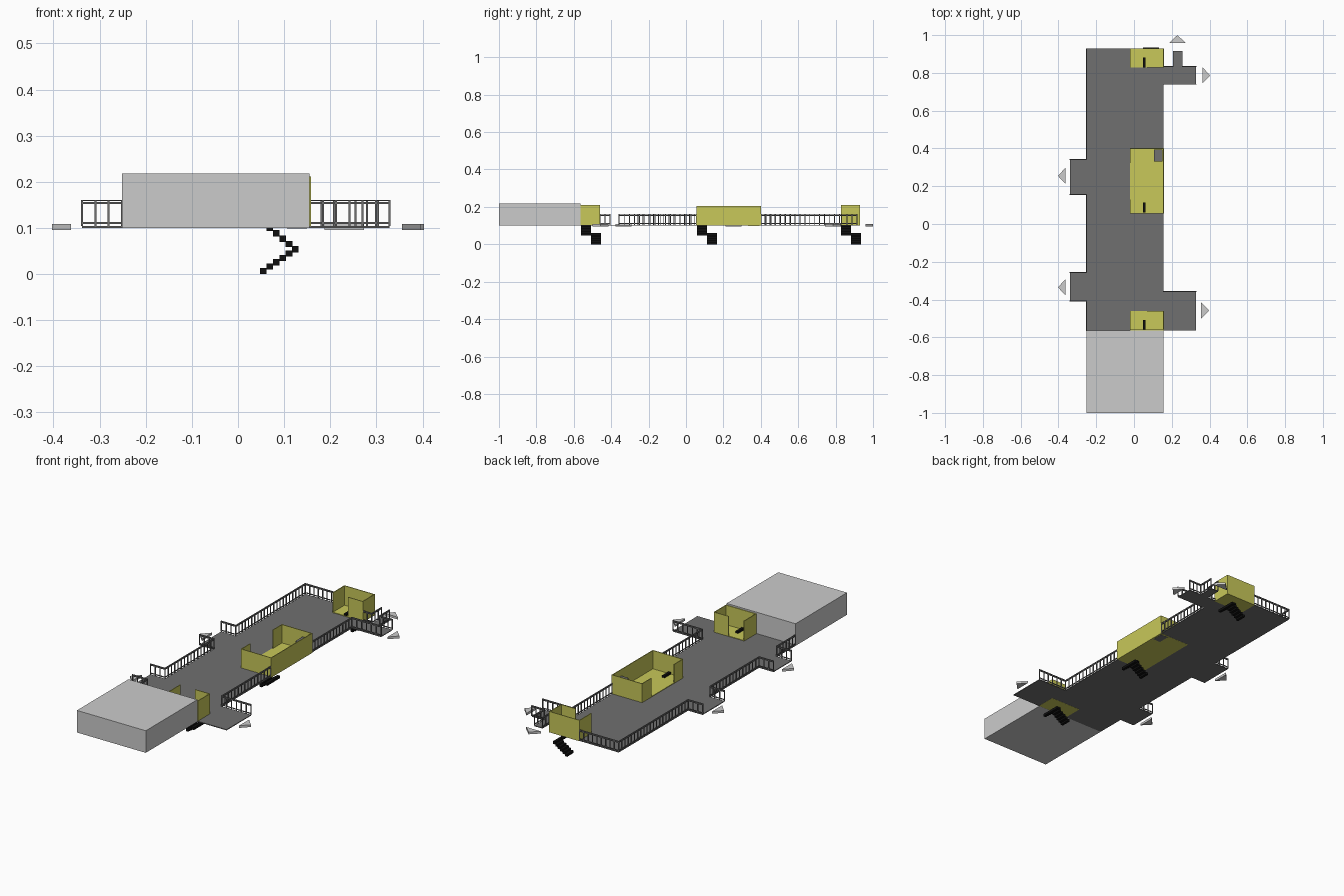
import bpy, bmesh, math
from mathutils import Vector

if "Cube" in bpy.data.objects:
    bpy.data.objects.remove(bpy.data.objects["Cube"])


def material(name, rgb):
    m = bpy.data.materials.new(name)
    m.diffuse_color = (*rgb, 1)
    m.use_nodes = True
    m.node_tree.nodes["Principled BSDF"].inputs["Base Color"].default_value = m.diffuse_color
    return m


DARK = material("dark_grey", (0.16, 0.16, 0.16))
YELLOW = material("yellow", (0.58, 0.58, 0.1))
BLACK = material("black", (0.005, 0.005, 0.005))


def finish(name, bm, mat=None):
    bmesh.ops.recalc_face_normals(bm, faces=bm.faces)
    me = bpy.data.meshes.new(name)
    bm.to_mesh(me)
    bm.free()
    ob = bpy.data.objects.new(name, me)
    bpy.context.collection.objects.link(ob)
    if mat:
        me.materials.append(mat)
    return ob


def add_box(bm, x0, x1, y0, y1, z0, z1):
    vs = bmesh.ops.create_cube(bm, size=1)["verts"]
    for v in vs:
        v.co = Vector((x1 if v.co.x > 0 else x0,
                       y1 if v.co.y > 0 else y0,
                       z1 if v.co.z > 0 else z0))


def boxes(name, items, mat=None):
    bm = bmesh.new()
    for b in items:
        add_box(bm, *b)
    return finish(name, bm, mat)


def prism(name, outline, z0, z1, mat=None):
    bm = bmesh.new()
    face = bm.faces.new([bm.verts.new((x, y, z0)) for x, y in outline])
    ext = bmesh.ops.extrude_face_region(bm, geom=[face])["geom"]
    for v in ext:
        if isinstance(v, bmesh.types.BMVert):
            v.co.z = z1
    if face.is_valid is False or len(bm.faces) < len(outline) + 2:
        bm.faces.new([v for v in bm.verts if v.co.z == z0])
    return finish(name, bm, mat)


# Main outline extents
L, R, F, B = -0.252, 0.155, -0.565, 0.928
PL, PR = -0.338, 0.328
DECK = 0.104

# Deck with its side platforms
prism("deck", [
    (L, F), (PR, F), (PR, -0.358), (R, -0.358), (R, 0.74), (PR, 0.74),
    (PR, 0.833), (0.255, 0.833), (0.255, 0.915), (0.208, 0.915),
    (0.208, 0.833), (R, 0.833), (R, B), (L, B), (L, 0.342), (PL, 0.342),
    (PL, 0.157), (L, 0.157), (L, -0.257), (PL, -0.257), (PL, -0.407),
    (L, -0.407)], 0.1, DECK, DARK)

# Solid block at the front end
boxes("end_block", [(L, R, -1.0, F, 0.1, 0.218)])


# Railings: top and bottom rails with upright bars
def railing(name, a, b):
    a, b = Vector(a), Vector(b)
    t, zt = 0.0022, 0.161
    x0, x1 = sorted((a.x, b.x))
    y0, y1 = sorted((a.y, b.y))
    items = [(x0 - t, x1 + t, y0 - t, y1 + t, z, z + 0.004)
             for z in (0.109, zt - 0.009)]
    items.append((x0 - t, x1 + t, y0 - t, y1 + t, zt - 0.003, zt))
    n = max(2, round((b - a).length / 0.027))
    for i in range(n + 1):
        p = a.lerp(b, i / n)
        items.append((p.x - t, p.x + t, p.y - t, p.y + t, DECK, zt))
    boxes(name, items, DARK)


for i, (a, b) in enumerate([
        ((L, F), (L, -0.407)), ((L, -0.257), (L, 0.157)), ((L, 0.342), (L, B)),
        ((L, B), (-0.02, B)),
        ((R, -0.358), (R, 0.055)), ((R, 0.402), (R, 0.74)),
        ((PL, -0.407), (L, -0.407)), ((PL, -0.257), (L, -0.257)),
        ((PL, 0.157), (L, 0.157)), ((PL, 0.342), (L, 0.342)),
        ((R, -0.358), (PR, -0.358)), ((R, 0.74), (PR, 0.74)),
        ((R, 0.833), (0.208, 0.833)), ((0.255, 0.833), (PR, 0.833)),
        ((0.208, 0.833), (0.208, 0.915)), ((0.255, 0.833), (0.255, 0.915))]):
    railing(f"railing_{i + 1}", a, b)


# Open-topped yellow enclosures: floor plus wall panels
X0, X1, T = -0.022, 0.158, 0.004
MID = 0.07


def enclosure(name, y0, y1, top, walls):
    items = [(X0, X1, y0, y1, 0.0995, 0.107)]
    items += [(*w, 0.1, top) for w in walls]
    boxes(name, items, YELLOW)


def side(x, y0, y1):
    return (x, x + T, y0, y1)


def cross(y, x0=X0, x1=X1):
    return (x0, x1, y, y + T)


y0, y1 = -0.563, -0.46
enclosure("front_enclosure", y0, y1, 0.211,
          [side(X0, y0, y1), side(X1 - T, y0, y1), cross(y0), cross(y1 - T, MID)])
y0, y1 = 0.055, 0.402
enclosure("middle_enclosure", y0, y1, 0.205,
          [side(X0, y0, y0 + 0.075), side(X0, y1 - 0.08, y1),
           side(X1 - T, y0, y1), cross(y0), cross(y1 - T)])
y0, y1 = 0.828, 0.93
enclosure("rear_enclosure", y0, y1, 0.211,
          [side(X0, y0, y1), side(X1 - T, y0, y1), cross(y1 - T), cross(y0, MID)])

# Cabinet in the corner of the middle enclosure
boxes("cabinet", [(0.106, 0.15, 0.332, 0.394, 0.099, 0.175)], DARK)

# Stairs: two opposed flights of six block steps
for name, ys in (("front", -0.561), ("middle", 0.06), ("rear", 0.829)):
    items = []
    for i in range(6):
        x = 0.0475 + 0.014 * i
        up, low = 0.047 + 0.0115 * (5 - i), 0.002 + 0.0094 * i
        low = 0.0115 * i * 0.82
        items.append((x, x + 0.0142, ys, ys + 0.053, up, up + 0.0135))
        items.append((x, x + 0.0142, ys + 0.053, ys + 0.106, low, low + 0.0135))
    boxes(f"{name}_stairs", items, BLACK)

# Arrow markers pointing out from each platform exit
for i, (x, y, ang) in enumerate([
        (-0.403, 0.255, 180), (-0.403, -0.335, 180),
        (0.403, 0.787, 0), (0.397, -0.458, 0), (0.23, 1.0, 90)]):
    c, s = math.cos(math.radians(ang)), math.sin(math.radians(ang))
    pts = [(x + c * u - s * v, y + s * u + c * v)
           for u, v in ((0, 0), (-0.041, 0.043), (-0.041, -0.043))]
    prism(f"arrow_marker_{i + 1}", pts, 0.096, 0.108)
